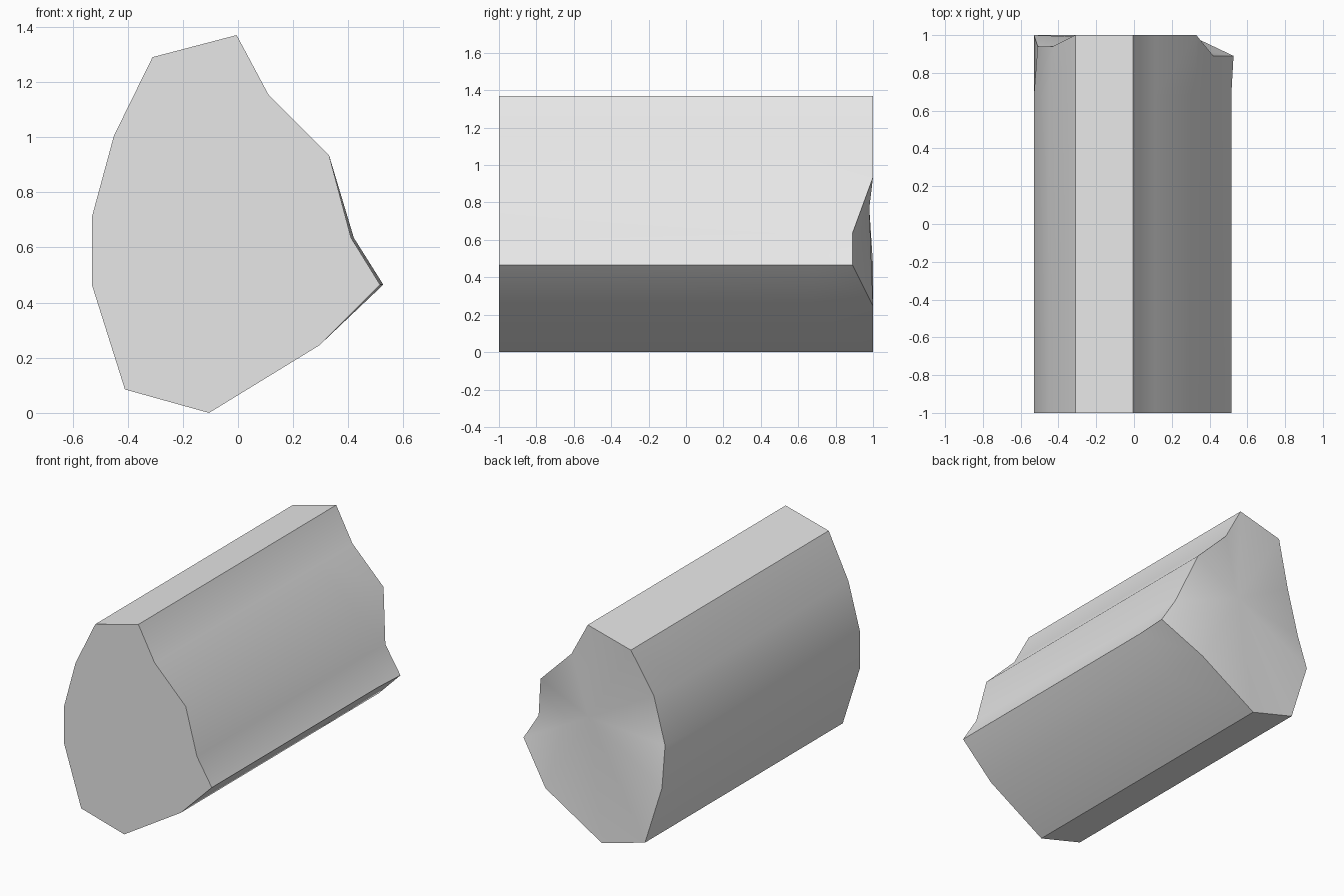
import bpy
import bmesh
import math

cube = bpy.data.objects.get("Cube")
if cube:
    bpy.data.objects.remove(cube, do_unlink=True)

# One plain grey for the whole block
grey = bpy.data.materials.new("plain_grey")
grey.use_nodes = True
grey.diffuse_color = (0.8, 0.8, 0.8, 1)
grey.node_tree.nodes["Principled BSDF"].inputs["Base Color"].default_value = (0.8, 0.8, 0.8, 1)

# Cross-section (x, z), clockwise from the top corner
profile = [(-0.005, 1.37), (0.11, 1.155), (0.33, 0.935), (0.41, 0.635),
           (0.515, 0.465), (0.295, 0.245), (-0.105, 0.0), (-0.41, 0.085),
           (-0.53, 0.465), (-0.53, 0.71), (-0.45, 1.005), (-0.31, 1.29)]

# Chipped corners of the back rim: profile index -> moved point
chips = {3: (0.42, 0.89, 0.635), 4: (0.527, 0.89, 0.465),
         9: (-0.51, 0.94, 0.71), 10: (-0.43, 0.94, 1.01)}

bm = bmesh.new()


def ring(y, moved={}):
    return [bm.verts.new(moved.get(i, (x, y, z))) for i, (x, z) in enumerate(profile)]


front = ring(-1)
middle = ring(0.68)
back = ring(1, chips)
hub = bm.verts.new((0.0, 0.98, 0.77))

# Straight sides, faceted tail section and fanned back end
bm.faces.new(front)
for i in range(len(profile)):
    j = (i + 1) % len(profile)
    bm.faces.new((front[i], front[j], middle[j], middle[i]))
    bm.faces.new((middle[i], middle[j], back[j]))
    bm.faces.new((middle[i], back[j], back[i]))
    bm.faces.new((back[i], back[j], hub))
bmesh.ops.recalc_face_normals(bm, faces=bm.faces)

mesh = bpy.data.meshes.new("faceted_block")
bm.to_mesh(mesh)
bm.free()
mesh.materials.append(grey)
block = bpy.data.objects.new("faceted_block", mesh)
bpy.context.collection.objects.link(block)

# Soft long sides with crisp corners
bpy.ops.object.select_all(action='DESELECT')
block.select_set(True)
bpy.context.view_layer.objects.active = block
bpy.ops.object.shade_smooth_by_angle(angle=math.radians(38))
